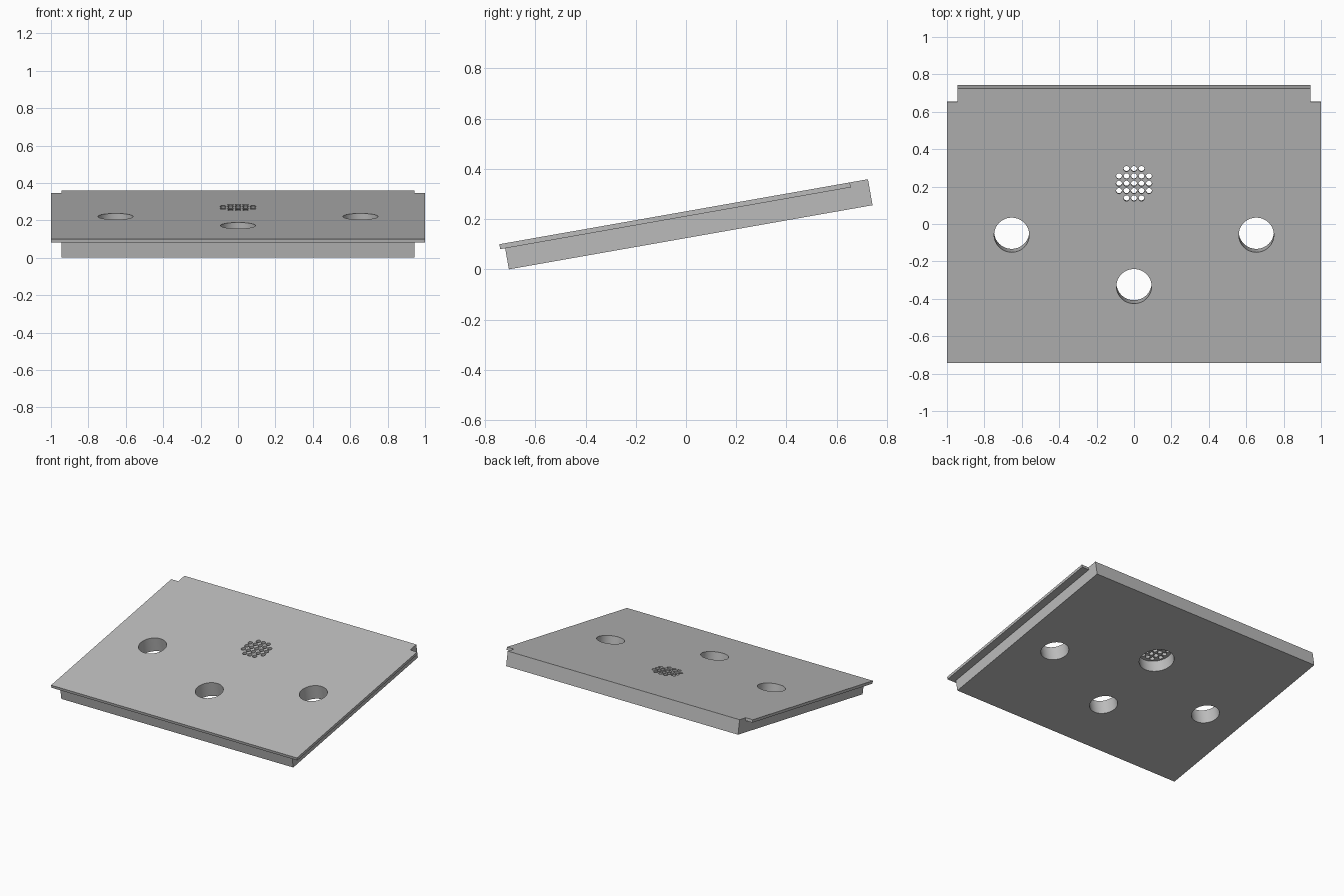
import bpy, bmesh, math
from mathutils import Matrix, Vector

cube = bpy.data.objects.get("Cube")
if cube:
    bpy.data.objects.remove(cube, do_unlink=True)

# Panel dimensions, before tilting: top face at z = 0, front edge at y = 0
LENGTH, THICK, LIP = 1.49, 0.105, 0.02
HALF, BASE_HALF = 1.0, 0.943
TILT = math.radians(10)

grey = bpy.data.materials.new("grey")
grey.use_nodes = True
grey.diffuse_color = (0.5, 0.5, 0.5, 1)
grey.node_tree.nodes["Principled BSDF"].inputs["Base Color"].default_value = (0.5, 0.5, 0.5, 1)


def add_box(bm, low, high):
    low, high = Vector(low), Vector(high)
    matrix = Matrix.Translation((low + high) / 2) @ Matrix.Diagonal((*(high - low), 1))
    bmesh.ops.create_cube(bm, size=1, matrix=matrix)


def add_cylinder(bm, x, y, radius, low, high, sides):
    bmesh.ops.create_cone(bm, cap_ends=True, segments=sides, radius1=radius, radius2=radius,
                          depth=high - low, matrix=Matrix.Translation((x, y, (low + high) / 2)))


def make_object(name, bm):
    mesh = bpy.data.meshes.new(name)
    bm.to_mesh(mesh)
    bm.free()
    mesh.materials.append(grey)
    obj = bpy.data.objects.new(name, mesh)
    bpy.context.collection.objects.link(obj)
    return obj


# Solid block
bm = bmesh.new()
add_box(bm, (-HALF, 0, -THICK), (HALF, LENGTH, 0))
panel = make_object("tilted_panel", bm)
bpy.context.view_layer.objects.active = panel
panel.select_set(True)


def cut(name, bm):
    cutter = make_object(name, bm)
    cutter.hide_render = True
    mod = panel.modifiers.new(name, "BOOLEAN")
    mod.operation = "DIFFERENCE"
    mod.solver = "EXACT"
    mod.object = cutter
    bpy.ops.object.modifier_apply(modifier=name)
    bpy.data.objects.remove(cutter, do_unlink=True)


# Rebates under the side lips, and notches at the back corners
for name, start, top in (("side_rebate", -1, -LIP), ("corner_notch", 1.417, 1)):
    bm = bmesh.new()
    for side in (-1, 1):
        inner, outer = side * BASE_HALF, side * 1.5
        add_box(bm, (min(inner, outer), start, -1), (max(inner, outer), 2, top))
    cut(name, bm)

# Rebate under the front lip
bm = bmesh.new()
add_box(bm, (-2, -1, -1), (2, 0.02, -LIP))
cut("front_rebate", bm)

# Three round through holes
bm = bmesh.new()
for x, y in ((-0.654, 0.695), (0.654, 0.695), (0, 0.416)):
    add_cylinder(bm, x, y, 0.094, -0.5, 0.5, 64)
cut("round_holes", bm)

# Recess from below, leaving a thin roof for the grille
GRILLE_Y = 0.974
bm = bmesh.new()
add_cylinder(bm, 0, GRILLE_Y, 0.117, -0.5, -LIP, 64)
cut("grille_recess", bm)

# Grille holes: a square grid without its corners
bm = bmesh.new()
for i in range(-2, 3):
    for j in range(-2, 3):
        if abs(i) + abs(j) < 4:
            add_cylinder(bm, i * 0.04, GRILLE_Y + j * 0.04, 0.0155, -0.06, 0.06, 24)
cut("grille_holes", bm)

# Smooth hole walls, then tilt the panel onto the ground
bpy.ops.object.shade_smooth_by_angle(angle=math.radians(30))
panel.rotation_euler.x = TILT
panel.location = (0, -0.743, 0.1)
